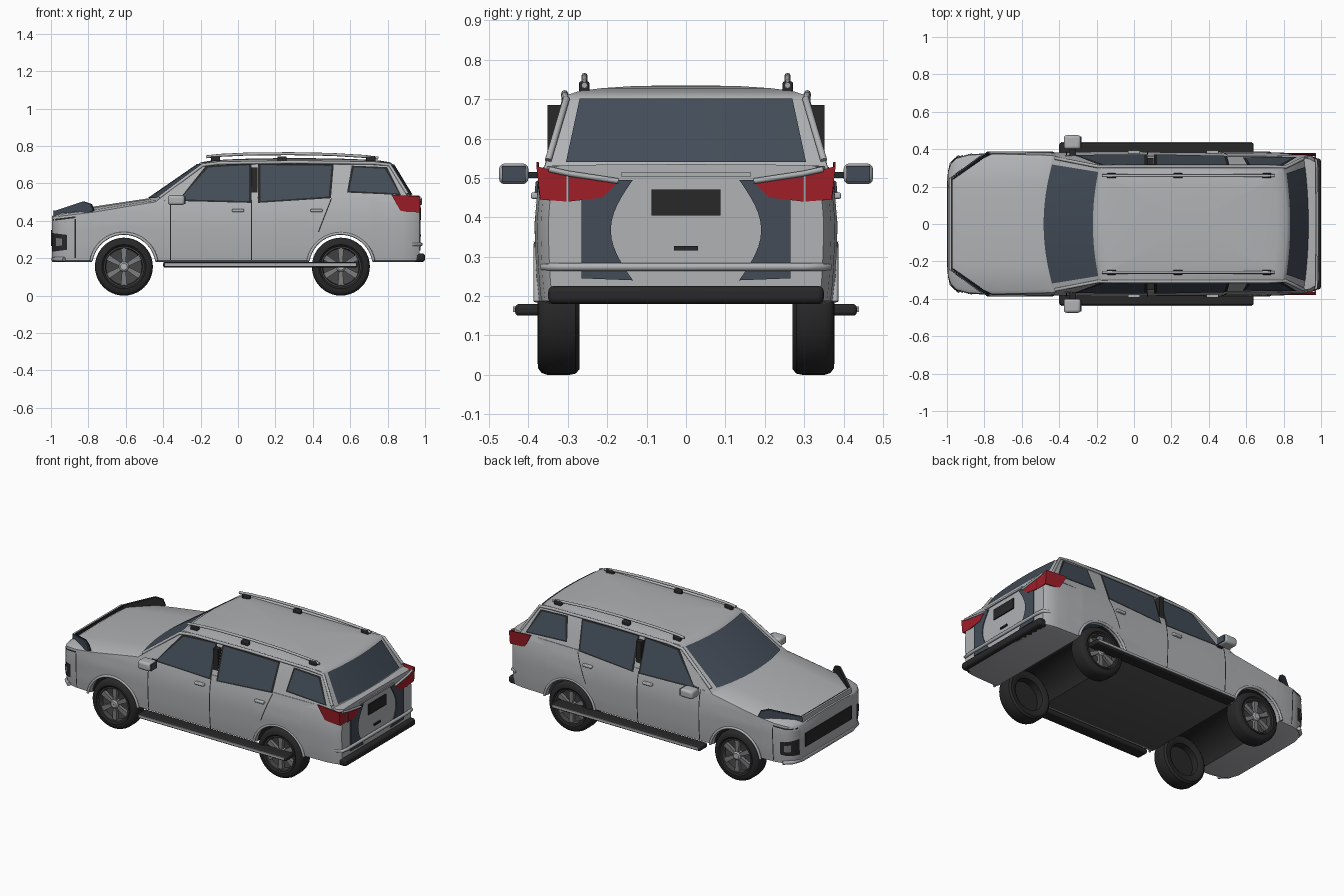
import bpy, bmesh, math
from mathutils import Vector

if "Cube" in bpy.data.objects:
    bpy.data.objects.remove(bpy.data.objects["Cube"], do_unlink=True)

def material(name, *rgb):
    m = bpy.data.materials.new(name)
    m.use_nodes = True
    m.diffuse_color = (*rgb, 1)
    next(n for n in m.node_tree.nodes if n.type == 'BSDF_PRINCIPLED').inputs["Base Color"].default_value = (*rgb, 1)
    return m

SILVER = material("silver paint", .435, .445, .46)
GLASS = material("blue grey glass", .056, .073, .098)
BLACK = material("black trim", .021, .021, .021)
CHARCOAL = material("charcoal wheel", .06, .06, .062)
FLOOR = material("grey floor", .09, .09, .09)
RED = material("red lamp", .35, .013, .022)
ALLOY = material("grey alloy", .2, .205, .21)
SIDES = ((-1, "near"), (1, "far"))

def add(name, data):
    ob = bpy.data.objects.new(name, data)
    bpy.context.collection.objects.link(ob)
    bpy.ops.object.select_all(action='DESELECT')
    ob.select_set(True)
    bpy.context.view_layer.objects.active = ob
    return ob

def finish(name, verts, faces, mats, rule=lambda p: 0):
    me = bpy.data.meshes.new(name)
    me.from_pydata([tuple(v) for v in verts], [], faces)
    for m in mats:
        me.materials.append(m)
    for p in me.polygons:
        p.material_index = rule(p)
    bm = bmesh.new()
    bm.from_mesh(me)
    bmesh.ops.recalc_face_normals(bm, faces=bm.faces)
    bm.to_mesh(me)
    bm.free()
    ob = add(name, me)
    bpy.ops.object.shade_smooth_by_angle(angle=math.radians(35))
    return ob

def loft(name, rings, mats, rule=lambda p: 0, cap=True):
    n = len(rings[0])
    faces = [(i * n + j, i * n + (j + 1) % n, (i + 1) * n + (j + 1) % n, (i + 1) * n + j)
             for i in range(len(rings) - 1) for j in range(n)]
    if cap:
        faces += [tuple(range(n)), tuple(range((len(rings) - 1) * n, len(rings) * n))]
    return finish(name, [v for r in rings for v in r], faces, mats, rule)

def prism(name, pts, offset, mat):
    return loft(name, [pts, [Vector(p) + Vector(offset) for p in pts]], [mat])

def box(name, lo, hi, mat, bevel=0):
    (a, b, c), (d, e, f) = lo, hi
    ob = prism(name, [(a, b, c), (d, b, c), (d, e, c), (a, e, c)], (0, 0, f - c), mat)
    if bevel:
        mod = ob.modifiers.new("rounded edges", 'BEVEL')
        mod.width, mod.segments = bevel, 3

def side_box(name, s, lo, hi, mat, bevel=0):
    y0, y1 = sorted((s * lo[1], s * hi[1]))
    box(name, (lo[0], y0, lo[2]), (hi[0], y1, hi[2]), mat, bevel)

# Thin panel spanning four corners, laid on a surface by fn
def patch(name, corners, fn, mat, n=8):
    a, b, c, d = [Vector(p) for p in corners]
    verts = [fn(*(a.lerp(b, i / n).lerp(d.lerp(c, i / n), j / n))) for j in range(n + 1) for i in range(n + 1)]
    k = n + 1
    finish(name, verts, [(q, q + 1, q + k + 1, q + k) for q in range(n * k) if q % k < n], [mat])

def tube(name, pts, radius, mat):
    cu = bpy.data.curves.new(name, 'CURVE')
    cu.dimensions = '3D'
    cu.bevel_depth, cu.bevel_resolution, cu.use_fill_caps = radius, 2, True
    sp = cu.splines.new('POLY')
    sp.points.add(len(pts) - 1)
    for q, p in zip(sp.points, pts):
        q.co = (*p, 1)
    cu.materials.append(mat)
    add(name, cu)
    bpy.ops.object.convert(target='MESH')

def lookup(table, t):
    for (a, u), (b, v) in zip(table, table[1:]):
        if t <= b:
            return u + (v - u) * max(0, (t - a) / (b - a))
    return table[-1][1]

# Lower body: cross-sections along x, bottom edge rising over the wheels
WHEELS, ARCH, HUB_Z = ((-.61, "front"), (.55, "rear")), .172, .155
WIDTH = [(-.995, .72), (-.98, .84), (-.95, .92), (-.88, .97), (-.75, .985), (-.3, 1), (.7, 1), (.88, .985), (.94, .96), (.97, .91)]
FLANK = [(.18, .372), (.25, .38), (.38, .385), (.46, .378), (.53, .362)]
SHOULDER = [(-.995, .41), (-.95, .425), (-.78, .445), (-.48, .495), (-.3, .52), (.97, .53)]
CROWN = [(-.995, .425), (-.95, .45), (-.78, .475), (-.48, .52), (.97, .535)]

def flank(x, z):
    return lookup(FLANK, z) * lookup(WIDTH, x)

def section(x, low):
    sh, cr = lookup(SHOULDER, x), lookup(CROWN, x)
    w, rise = flank(x, sh), sh - low - .008
    half = [(0, low), (flank(x, low) * .94, low)]
    half += [(flank(x, sh - rise * k / 8), sh - rise * k / 8) for k in range(8, -1, -1)]
    half += [(w * .95, sh + .4 * (cr - sh)), (w * .6, sh + .8 * (cr - sh)), (0, cr)]
    return [(x, y, z) for y, z in half + [(-y, z) for y, z in half[-2:0:-1]]]

stations = [(x, .18) for x in [x for x, _ in WIDTH] + [-.4, -.2, 0, .2, .8] if all(abs(x - c) > ARCH for c, _ in WHEELS)]
for c, _ in WHEELS:
    for k in range(25):
        a = math.radians(8 + 164 * k / 24)
        stations.append((c - ARCH * math.cos(a), max(.18, HUB_Z + ARCH * math.sin(a))))
rings = [section(*p) for p in sorted(stations)]
count = len(rings[0])

def body_rule(p):
    x = p.center.x
    if p.index % count not in (0, count - 1) or p.index >= (len(rings) - 1) * count or x < -.78 or x > .74:
        return 0
    return 2 if -.42 < x < .36 else 3 if x > .55 else 1

loft("lower_body", rings, [SILVER, BLACK, FLOOR, GLASS], body_rule)

# Cabin: nested outlines rising to a crowned roof
def cab_y(z):
    return .365 - (z - .51) * .31

def screen_x(y, z):
    t = (z - .51) / .19
    return -.49 + .275 * t + (.06 - .025 * t) * (y / cab_y(z)) ** 2

def hatch_x(y, z):
    return .945 - .115 * (z - .51) / .19 - .025 * (y / cab_y(z)) ** 2

def cab_ring(z, inset=0):
    r = min(z, .7)
    ys = [cab_y(r) * (k / 8 - 1) for k in range(17)]
    pts = [(screen_x(y, r), y) for y in ys] + [(hatch_x(y, r), y) for y in reversed(ys)]
    return [(.3 + (x - .3) * (1 - inset), y * (1 - inset), z) for x, y in pts]

ROOF = ((.5, 0), (.6, 0), (.7, 0), (.712, .025), (.721, .12), (.728, .3), (.733, .55), (.735, .85))
loft("cabin", [cab_ring(*level) for level in ROOF], [SILVER])
patch("windscreen", [(-.318, .518), (.318, .518), (.278, .70), (-.278, .70)],
      lambda y, z: (screen_x(y, z) - .005, y, z + .003), GLASS, 12)
patch("rear_window", [(-.305, .538), (.305, .538), (.27, .70), (-.27, .70)],
      lambda y, z: (hatch_x(y, z) + .005, y, z + .002), GLASS, 12)
WINDOWS = {"front_door_window": [(-.31, .515), (.06, .505), (.06, .698), (-.16, .685)],
           "rear_door_window": [(.12, .505), (.485, .53), (.50, .694), (.12, .698)],
           "quarter_window": [(.595, .56), (.86, .547), (.785, .678), (.62, .686)]}

for s, side in SIDES:
    def on_cabin(x, z, gap=.003):
        return x, s * (cab_y(z) + gap), z

    def on_body(x, z, gap=.004):
        return x, s * (flank(x, z) + gap), z

    for name, quad in WINDOWS.items():
        mid = sum((Vector(p) for p in quad), Vector((0, 0))) / 4
        frame = [(x + math.copysign(.012, x - mid.x), z + math.copysign(.009, z - mid.y)) for x, z in quad]
        patch(f"{name}_frame_{side}", frame, on_cabin, BLACK, 2)
        patch(f"{name}_{side}", quad, lambda x, z: on_cabin(x, z, .006), GLASS, 2)
    side_box(f"centre_pillar_{side}", s, (.07, .315, .49), (.105, .352, .685), BLACK)
    # Panel seams and door handles
    for x0, x1, low, high in ((-.36, -.36, .19, .51), (.072, .072, .19, .51), (.43, .5, .34, .52), (-.87, -.87, .2, .41)):
        patch(f"panel_seam_{side}", [(x0 - .003, low), (x0 + .003, low), (x1 + .003, high), (x1 - .003, high)], on_body, BLACK)
    for x, door in ((0, "front"), (.42, "rear")):
        side_box(f"{door}_door_handle_{side}", s, (x - .032, .37, .447), (x + .032, .394, .463), SILVER, .005)
    # Mirrors
    side_box(f"mirror_{side}", s, (-.375, .40, .484), (-.285, .475, .537), SILVER, .015)
    side_box(f"mirror_glass_{side}", s, (-.287, .408, .49), (-.281, .467, .53), GLASS)
    side_box(f"mirror_arm_{side}", s, (-.345, .34, .50), (-.31, .41, .515), BLACK)
    # Running boards
    side_box(f"running_board_{side}", s, (-.4, .355, .15), (.64, .434, .18), BLACK, .01)
    side_box(f"running_board_strip_{side}", s, (-.39, .425, .159), (.63, .439, .174), SILVER)
    # Roof rails, feet and gutters
    rail = ((-.17, .742), (-.1, .75), (.05, .757), (.28, .759), (.5, .755), (.68, .744), (.75, .735))
    tube(f"roof_rail_{side}", [(x, s * .258, z) for x, z in rail], .008, SILVER)
    for x in (-.12, .235, .71):
        side_box(f"rail_foot_{side}", s, (x - .025, .245, .705), (x + .025, .272, .745), BLACK, .006)
    gutter = ((-.42, .352, .525), (-.19, .307, .697), (-.1, .308, .709), (.3, .308, .714), (.72, .308, .709), (.81, .304, .7),
              (.905, .35, .545))
    tube(f"roof_gutter_{side}", [(x, s * y, z) for x, y, z in gutter], .009, SILVER)
    # Head lamps standing over the fenders, with dark backs
    lamp = ((-.985, .245, .41), (-.985, .245, .452), (-.83, .36, .503), (-.79, .382, .49), (-.775, .385, .455), (-.86, .34, .42))
    prism(f"head_lamp_{side}", [(x, s * y, z) for x, y, z in lamp], (.004, -s * .006, 0), GLASS)
    prism(f"head_lamp_back_{side}", [(x + .006, s * (y - .008), z) for x, y, z in lamp], (.003, -s * .006, 0), BLACK)
    # Fog lamps wrapped around the bumper corner
    patch(f"bumper_gap_{side}", [(-.99, .4), (-.87, .415), (-.87, .424), (-.99, .409)], on_body, BLACK)
    patch(f"fog_lamp_{side}", [(-.994, .235), (-.915, .245), (-.915, .325), (-.994, .335)],
          lambda x, z: on_body(x, z, .006), BLACK)
    patch(f"fog_lamp_lens_{side}", [(-.972, .265), (-.94, .268), (-.94, .305), (-.972, .308)],
          lambda x, z: on_body(x, z, .011), ALLOY)
    # Tail lamps as thin shells around the corner, with a bright strip
    prism(f"tail_lamp_side_{side}", [(.82, s * .38, .54), (.968, s * .38, .53), (.968, s * .37, .445), (.87, s * .372, .45)],
          (0, -s * .006, 0), RED)
    prism(f"tail_lamp_outer_{side}", [(.966, s * .38, .53), (.966, s * .303, .51), (.966, s * .303, .44), (.966, s * .37, .445)],
          (.007, 0, 0), RED)
    prism(f"tail_lamp_inner_{side}", [(.968, s * .298, .508), (.968, s * .172, .49), (.968, s * .212, .45), (.968, s * .298, .44)],
          (.009, 0, 0), RED)
    tube(f"tail_lamp_strip_{side}", [(.974, s * .348, .522), (.978, s * .298, .511), (.978, s * .172, .492)], .007, SILVER)
    # Dark tailgate panels with a bowed inner edge
    bow = [(.97, s * (.135 + .056 * math.sin(math.pi * k / 12)), .24 + .255 * k / 12) for k in range(13)]
    prism(f"tailgate_panel_{side}", [(.97, s * .265, .245)] + bow + [(.97, s * .265, .495)], (.005, 0, 0), GLASS)

# Nose
box("grille", (-1, -.23, .265), (-.99, .23, .35), BLACK)
box("hood_edge_front", (-.988, -.245, .41), (-.979, .245, .454), SILVER)
box("hood_edge_back", (-.979, -.245, .41), (-.97, .245, .454), BLACK)
lip = ((-.93, .362), (-.975, .32), (-.987, .25))
tube("front_bumper_lip", [(x, -y, .195) for x, y in lip] + [(x, y, .195) for x, y in lip[::-1]], .012, SILVER)

# Tail
box("rear_bumper", (.935, -.35, .18), (1, .35, .226), BLACK, .015)
bar = ((.93, .362), (.972, .345), (.978, .3))
tube("rear_bumper_bar", [(x, -y, .274) for x, y in bar] + [(x, y, .274) for x, y in bar[::-1]], .01, SILVER)
box("plate_recess", (.968, -.088, .405), (.978, .088, .471), BLACK)
box("tailgate_handle", (.968, -.03, .316), (.978, .03, .327), BLACK)
box("tailgate_strip", (.966, -.165, .503), (.978, .165, .514), SILVER)

# Wheels
def spin(name, cx, s, profile, mat):
    turns = [math.tau * k / 40 for k in range(40)]
    loft(name, [[(cx + r * math.cos(a), s * y, HUB_Z + r * math.sin(a)) for a in turns] for r, y in profile], [mat], cap=False)

TYRE = [(.001, .325), (.1, .325), (.1, .28), (.115, .27), (.14, .27), (.152, .28), (.155, .295), (.155, .352), (.15, .367),
        (.138, .376), (.118, .377), (.108, .368), (.105, .34)]
for cx, end in WHEELS:
    for s, side in SIDES:
        tag = f"{end}_{side}"
        spin(f"tyre_{tag}", cx, s, TYRE, BLACK)
        spin(f"rim_ring_{tag}", cx, s, [(.108, .366), (.108, .372), (.1, .372), (.096, .342)], CHARCOAL)
        spin(f"wheel_dish_{tag}", cx, s, [(.106, .345), (.08, .337), (.001, .335)], CHARCOAL)
        spin(f"hub_{tag}", cx, s, [(.028, .335), (.026, .365), (.018, .371), (.001, .371)], SILVER)
        c = Vector((cx, s * .343, HUB_Z))
        for k in range(6):
            a = math.tau * (k + .5) / 6
            u, v = Vector((math.cos(a), 0, math.sin(a))), Vector((-math.sin(a), 0, math.cos(a)))
            quad = [c + u * r + v * w for r, w in ((.02, .01), (.1, .016), (.1, -.016), (.02, -.01))]
            prism(f"spoke_{k}_{tag}", quad, (0, s * .02, 0), ALLOY)
        arc = [math.radians(10 + 8 * k) for k in range(21)]
        tube(f"arch_lip_{tag}", [(cx + .178 * math.cos(a), s * .379, HUB_Z + .178 * math.sin(a)) for a in arc], .008, SILVER)
